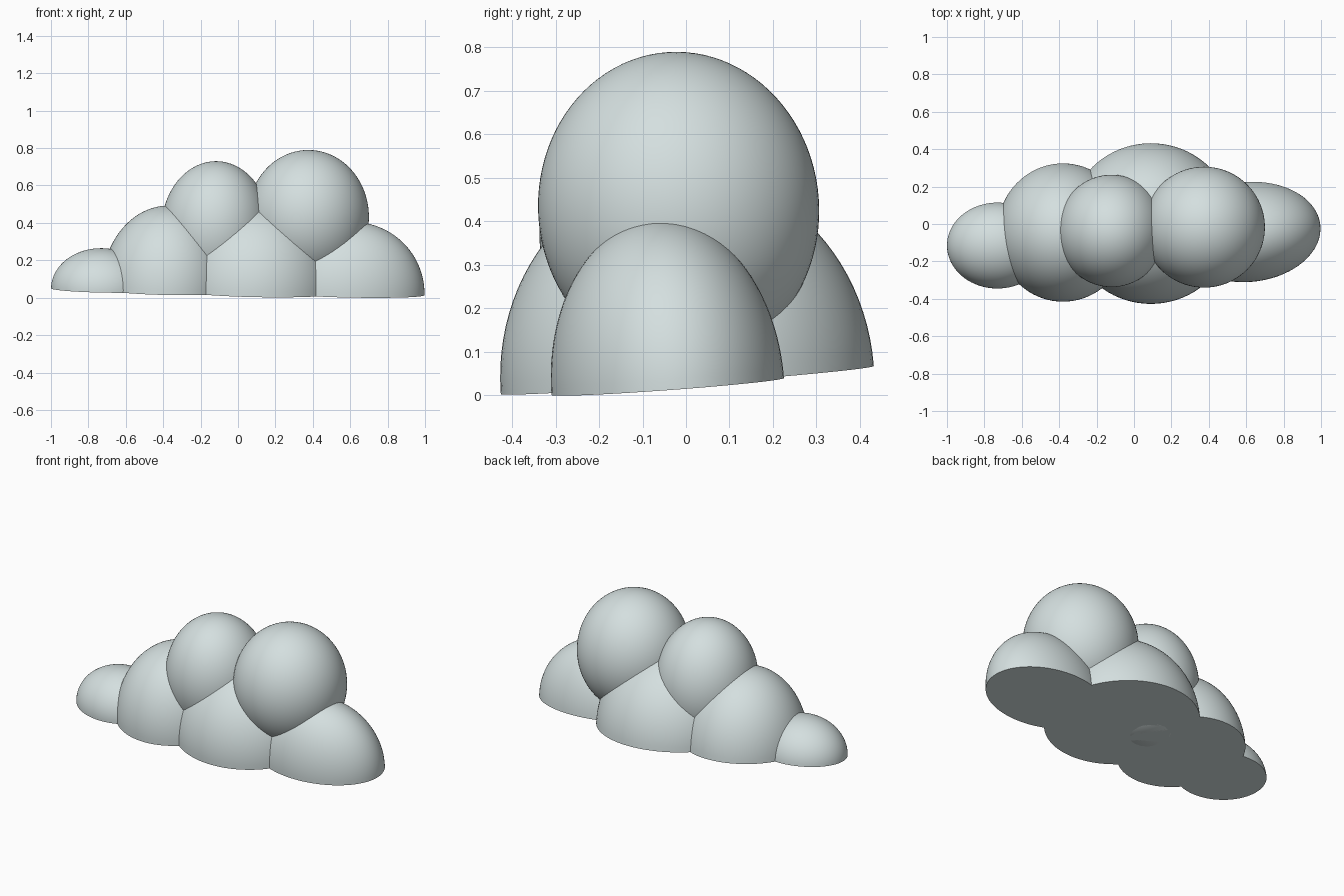
import bpy, bmesh, math
from mathutils import Matrix, Vector, Euler

if "Cube" in bpy.data.objects:
    bpy.data.objects.remove(bpy.data.objects["Cube"])

# One pale blue-grey colour
mat = bpy.data.materials.new("pale_cloud_grey")
mat.diffuse_color = (0.66, 0.74, 0.74, 1)
mat.use_nodes = True
mat.node_tree.nodes["Principled BSDF"].inputs["Base Color"].default_value = mat.diffuse_color

# Slightly tilted flat underside: z = 0.037 - 0.022 x + 0.075 y
BASE = Vector((0, 0, 0.037))
NORMAL = Vector((0.022, -0.075, 1)).normalized()
TILT = Vector((0, 0, 1)).rotation_difference(NORMAL).to_matrix().to_4x4()


def base_height(x, y):
    return 0.037 - 0.022 * x + 0.075 * y


def puff(name, x, y, z, radii, yaw=0):
    """Ellipsoid following the tilt, sliced flat by the underside."""
    if z is None:
        z = base_height(x, y)
    bm = bmesh.new()
    bmesh.ops.create_uvsphere(bm, u_segments=80, v_segments=48, radius=1)
    m = (Matrix.Translation((x, y, z)) @ TILT
         @ Matrix.Rotation(math.radians(yaw), 4, 'Z')
         @ Matrix.Diagonal((*radii, 1)))
    bm.transform(m)
    cut = bmesh.ops.bisect_plane(bm, geom=bm.verts[:] + bm.edges[:] + bm.faces[:],
                                 dist=1e-5, plane_co=BASE, plane_no=NORMAL,
                                 clear_inner=True)
    rim = [e for e in bm.edges if e.is_boundary]
    if rim:
        bmesh.ops.contextual_create(bm, geom=rim)
    bmesh.ops.recalc_face_normals(bm, faces=bm.faces[:])
    me = bpy.data.meshes.new(name)
    bm.to_mesh(me)
    bm.free()
    me.materials.append(mat)
    ob = bpy.data.objects.new(name, me)
    bpy.context.collection.objects.link(ob)
    bpy.ops.object.select_all(action='DESELECT')
    ob.select_set(True)
    bpy.context.view_layer.objects.active = ob
    bpy.ops.object.shade_smooth_by_angle(angle=math.radians(40))


# Lower row of half puffs resting on the underside
puff("left_end_puff", -0.73, -0.115, None, (0.27, 0.23, 0.22))
puff("left_puff", -0.38, -0.045, None, (0.353, 0.37, 0.45))
puff("middle_puff", 0.09, 0.003, None, (0.44, 0.43, 0.48))
puff("right_end_puff", 0.61, -0.042, None, (0.388, 0.267, 0.385), yaw=5)

# Upper round puffs
puff("upper_left_puff", -0.12, -0.037, 0.37, (0.29, 0.30, 0.36))
puff("upper_right_puff", 0.375, -0.017, 0.43, (0.325, 0.323, 0.36))
